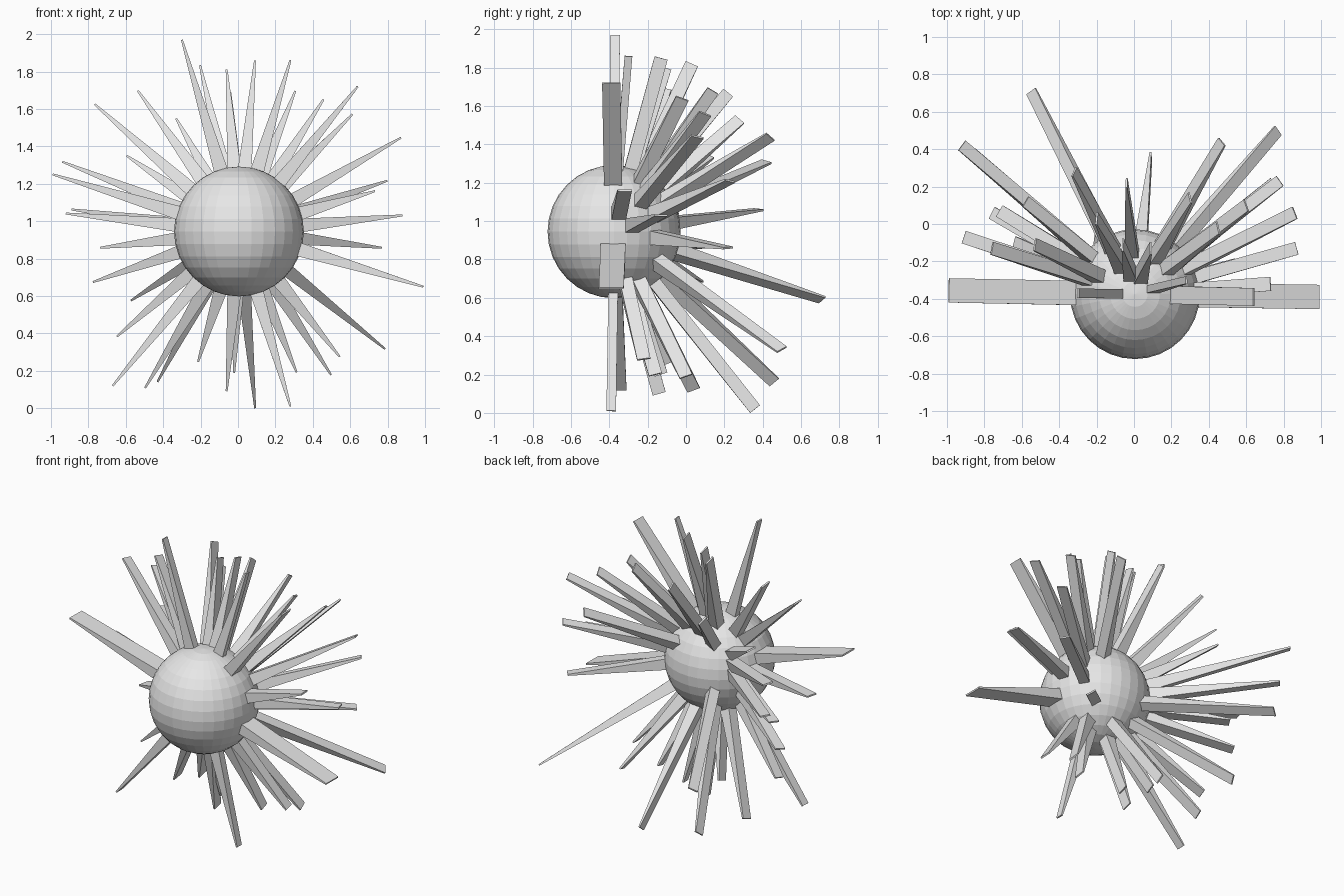
import bpy
import bmesh
from mathutils import Vector

default_cube = bpy.data.objects.get("Cube")
if default_cube:
    bpy.data.objects.remove(default_cube, do_unlink=True)

# One plain grey for everything
grey = bpy.data.materials.new("plain grey")
grey.use_nodes = True
grey_colour = (0.8, 0.8, 0.8, 1)
grey.diffuse_color = grey_colour
grey.node_tree.nodes["Principled BSDF"].inputs["Base Color"].default_value = grey_colour

CENTRE = Vector((0.005, -0.375, 0.945))
RADIUS = 0.347
BASE_THICKNESS = 0.078
TIP_THICKNESS = 0.01


def add_object(name, bm):
    """Turn a bmesh into a flat-shaded grey object."""
    bmesh.ops.recalc_face_normals(bm, faces=bm.faces)
    mesh = bpy.data.meshes.new(name)
    bm.to_mesh(mesh)
    bm.free()
    mesh.materials.append(grey)
    obj = bpy.data.objects.new(name, mesh)
    bpy.context.collection.objects.link(obj)
    return obj


def add_spike(name, tip, width):
    """A radial bar of constant width whose thickness tapers to a blade edge."""
    reach = Vector(tip) - CENTRE
    axis = reach.normalized()
    thin = axis.cross(Vector((0, 1, 0))).normalized()
    wide = thin.cross(axis).normalized()
    bm = bmesh.new()
    bmesh.ops.create_cube(bm, size=1)
    for v in bm.verts:
        outer = v.co.z > 0
        thickness = TIP_THICKNESS if outer else BASE_THICKNESS
        distance = reach.length if outer else RADIUS * 0.85
        v.co = (CENTRE + axis * distance
                + thin * (v.co.x * thickness)
                + wide * (v.co.y * width))
    add_object(name, bm)


# Ball
ball = bmesh.new()
bmesh.ops.create_uvsphere(ball, u_segments=32, v_segments=16, radius=RADIUS)
bmesh.ops.translate(ball, verts=ball.verts, vec=CENTRE)
add_object("ball", ball)

# Rim spikes around the widest circle: tip position, width
rim = [
    ((-.3, -.37, 1.97), .05), ((.28, -.3, 1.86), .04),
    ((.64, -.39, 1.72), .095), ((.73, -.32, 1.16), .075),
    ((.99, -.39, .65), .13), ((.28, -.39, .01), .05),
    ((-.67, -.34, .12), .06), ((-.99, -.355, 1.25), .13),
]
for i, (tip, width) in enumerate(rim):
    add_spike(f"rim_spike_{i}", tip, width)

# Middle spikes leaning backwards: tip position
middle = [
    (-.2, .03, 1.82), (-.06, -.11, 1.8), (.09, -.13, 1.85), (.45, -.02, 1.64),
    (.6, .1, 1.56), (.86, .06, 1.44), (.87, -.13, 1.03), (.54, -.22, .28),
    (.31, -.16, .2), (-.02, -.13, .2), (-.06, -.14, .1), (-.21, -.09, .26),
    (.49, 0, .19), (-.49, .04, .12), (-.64, -.1, .39), (-.76, .06, .68),
    (-.72, .07, .86), (-.91, -.07, 1.04), (-.76, -.13, 1.62), (-.53, -.11, 1.69),
]
for i, tip in enumerate(middle):
    add_spike(f"middle_spike_{i}", tip, .07)

# Back spikes leaning furthest backwards: tip position
back = [
    (-.04, .22, 1.67), (.3, .14, 1.68), (.47, .44, 1.44), (.78, .23, 1.21),
    (.75, .22, .86), (.77, .5, .33), (-.42, .46, .16), (.09, .36, .02),
    (-.55, .71, .59), (-.87, .38, 1.06), (-.92, .42, 1.31), (-.58, .12, 1.34),
    (-.32, .28, 1.53),
]
for i, tip in enumerate(back):
    add_spike(f"back_spike_{i}", tip, .065)
